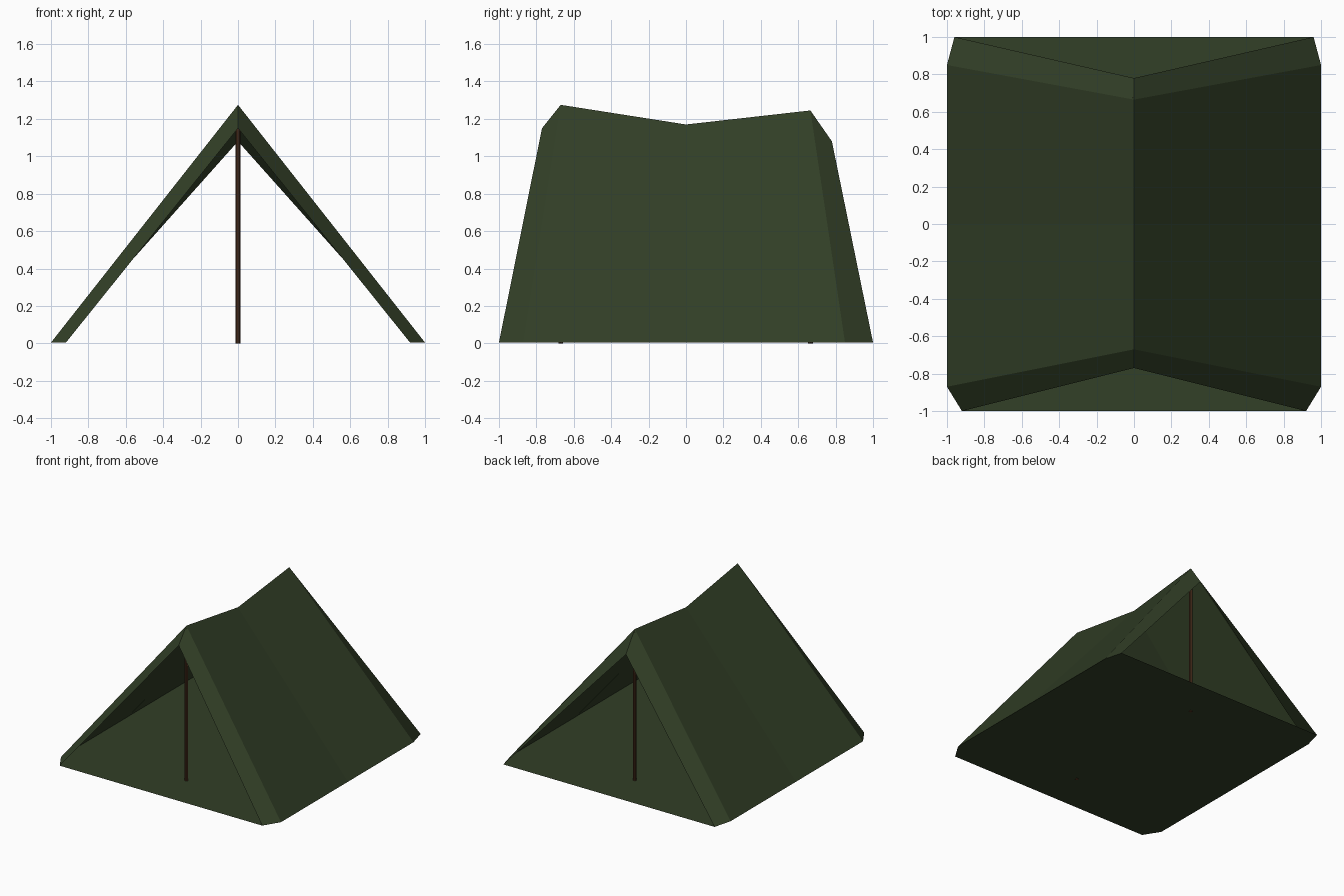
import bpy, bmesh

if "Cube" in bpy.data.objects:
    bpy.data.objects.remove(bpy.data.objects["Cube"])

def material(name, rgb):
    m = bpy.data.materials.new(name)
    m.diffuse_color = (*rgb, 1)
    m.use_nodes = True
    m.node_tree.nodes["Principled BSDF"].inputs["Base Color"].default_value = m.diffuse_color
    return m

green = material("dark green canvas", (0.032, 0.050, 0.020))
brown = material("brown wood", (0.085, 0.034, 0.015))

# Cross-sections front to back: half width at ground, ground y, ridge y, ridge z
SECTIONS = [
    (0.92, -1.00, -0.77, 1.15),   # front hem
    (1.00, -0.87, -0.67, 1.275),  # front pole
    (1.00,  0.00,  0.00, 1.17),   # sagging middle
    (1.00,  0.85,  0.665, 1.245), # back pole
    (0.96,  1.00,  0.78, 1.08),   # back hem
]
FLOOR_Z = 0.004

def finish(bm, name, mat):
    me = bpy.data.meshes.new(name)
    bm.to_mesh(me)
    bm.free()
    me.materials.append(mat)
    ob = bpy.data.objects.new(name, me)
    bpy.context.collection.objects.link(ob)
    return ob

# Canvas roof with folded hems, a single sheet over the ridge
bm = bmesh.new()
rows = [[bm.verts.new(p) for p in ((-w, yb, FLOOR_Z), (0, yr, zr), (w, yb, FLOOR_Z))]
        for w, yb, yr, zr in SECTIONS]
for a, b in zip(rows, rows[1:]):
    for i in range(2):
        bm.faces.new((a[i], a[i + 1], b[i + 1], b[i]))
bmesh.ops.recalc_face_normals(bm, faces=bm.faces)
if sum(f.normal.z for f in bm.faces) < 0:
    bmesh.ops.reverse_faces(bm, faces=bm.faces)
finish(bm, "tent_canvas", green)

# Ground sheet following the canvas outline
bm = bmesh.new()
right = [(w, yb, FLOOR_Z) for w, yb, _, _ in SECTIONS]
left = [(-x, y, z) for x, y, z in reversed(right)]
bm.faces.new([bm.verts.new(p) for p in right + left])
finish(bm, "ground_sheet", green)

# Tent poles under the two ridge peaks
for name, section in (("front_pole", SECTIONS[1]), ("back_pole", SECTIONS[3])):
    y, top = section[2], section[3] - 0.02
    bpy.ops.mesh.primitive_cylinder_add(vertices=8, radius=0.013, depth=top,
                                        location=(0, y, top / 2))
    pole = bpy.context.object
    pole.name = name
    pole.data.materials.append(brown)
